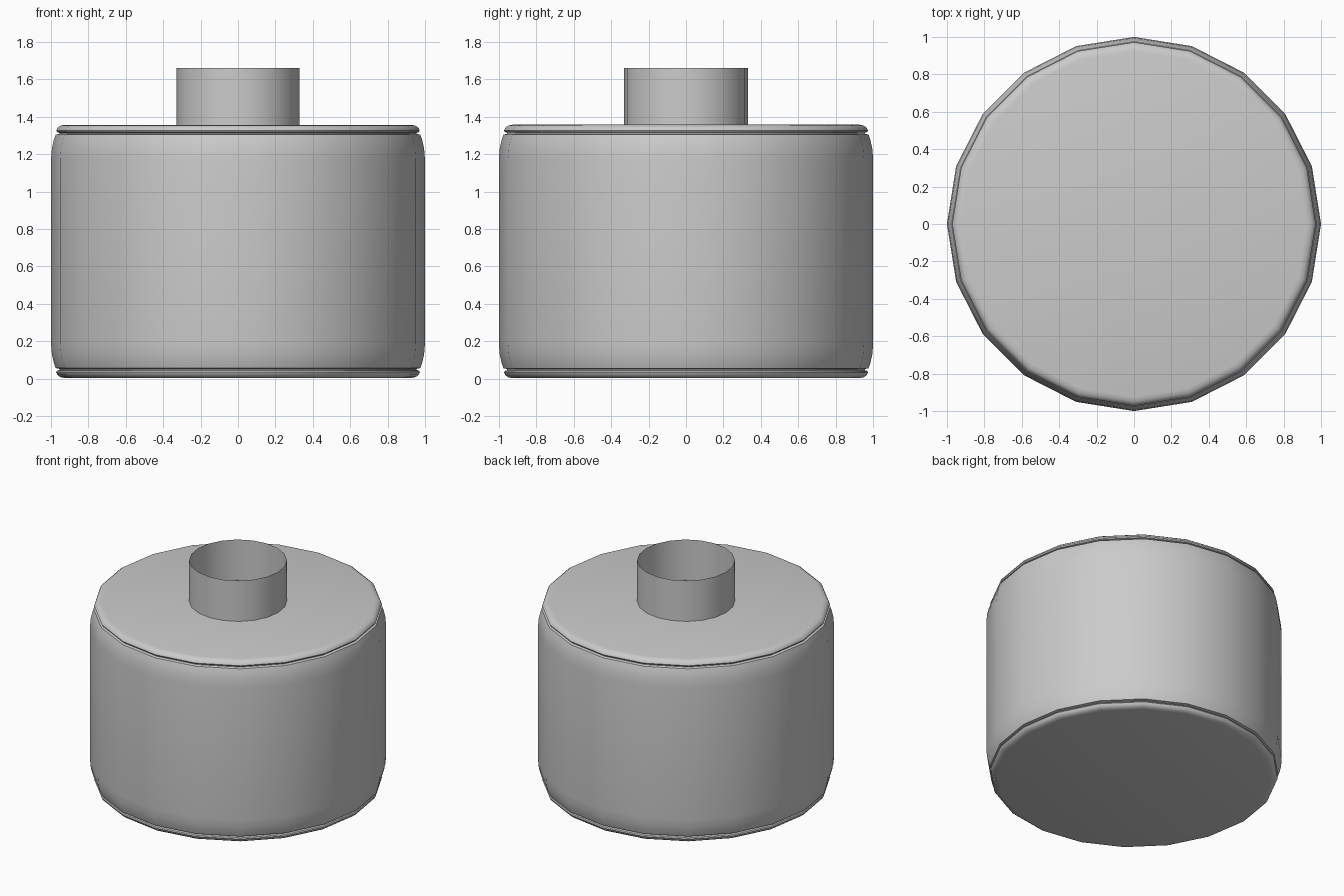
import bpy, bmesh
from math import sin, cos, pi

if "Cube" in bpy.data.objects:
    bpy.data.objects.remove(bpy.data.objects["Cube"])

SIDES = 20


def lathe(name, profile, cap_bottom=False, cap_top=False):
    """Revolve (radius, z) points around z, with optional flat end caps."""
    bm = bmesh.new()
    rings = [[bm.verts.new((r * cos(2 * pi * i / SIDES), r * sin(2 * pi * i / SIDES), z))
              for i in range(SIDES)] for r, z in profile]
    for a, b in zip(rings, rings[1:]):
        for i in range(SIDES):
            j = (i + 1) % SIDES
            bm.faces.new((a[i], a[j], b[j], b[i]))
    if cap_bottom:
        bm.faces.new(rings[0][::-1])
    if cap_top:
        bm.faces.new(rings[-1])
    mesh = bpy.data.meshes.new(name)
    bm.to_mesh(mesh)
    bm.free()
    obj = bpy.data.objects.new(name, mesh)
    bpy.context.collection.objects.link(obj)
    bpy.ops.object.select_all(action='DESELECT')
    obj.select_set(True)
    bpy.context.view_layer.objects.active = obj
    bpy.ops.object.shade_smooth_by_angle(angle=0.7)
    return obj


# Canister body: lower half profile, mirrored about mid-height,
# with a rolled rim and narrow groove at each end
MID = 0.68
lower = [(0.925, 0.003), (0.95, 0.008), (0.966, 0.02), (0.972, 0.034), (0.968, 0.042),
         (0.955, 0.046), (0.955, 0.052), (0.975, 0.056),
         (0.985, 0.085), (0.995, 0.13), (1.0, 0.19)]
upper = [(r, 2 * MID - z) for r, z in reversed(lower)]
lathe("canister_body", lower + upper, cap_bottom=True, cap_top=True)

# Open, thin-walled neck standing on the lid
lathe("neck_tube", [(0.33, 1.35), (0.33, 1.66)])
